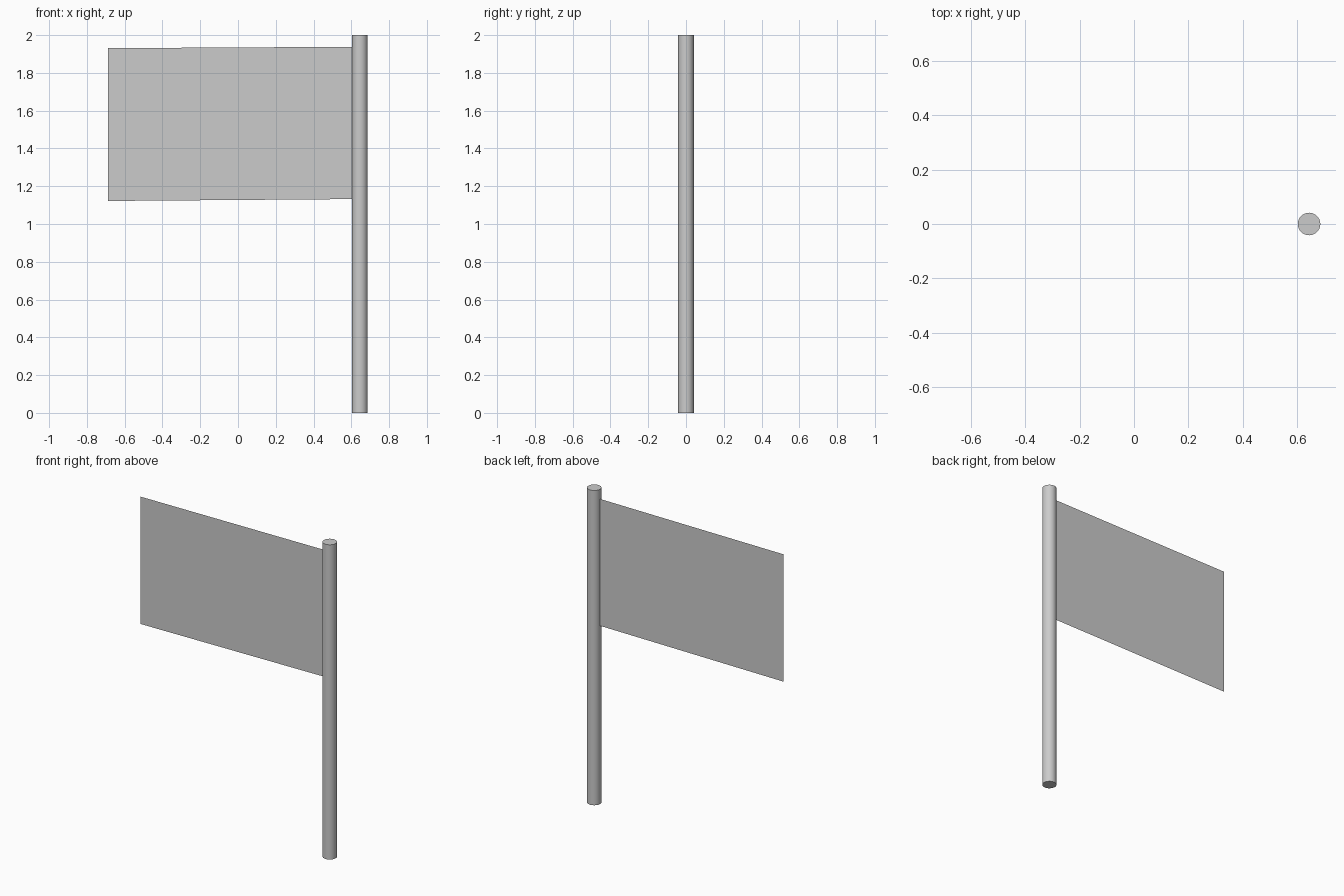
import bpy

if "Cube" in bpy.data.objects:
    bpy.data.objects.remove(bpy.data.objects["Cube"])

POLE_X, POLE_R, HEIGHT = 0.645, 0.0415, 2.0

# Round upright pole
bpy.ops.mesh.primitive_cylinder_add(vertices=32, radius=POLE_R, depth=HEIGHT,
                                    location=(POLE_X, 0, HEIGHT / 2))
pole = bpy.context.object
pole.name = "pole"
bpy.ops.object.shade_smooth_by_angle()

# Flat single-sheet flag, drooping very slightly towards the free edge
inner = POLE_X - POLE_R * 0.8
corners = [(-0.687, 0, 1.122), (inner, 0, 1.132), (inner, 0, 1.938), (-0.687, 0, 1.931)]
mesh = bpy.data.meshes.new("flag")
mesh.from_pydata(corners, [], [(0, 1, 2, 3)])
flag = bpy.data.objects.new("flag", mesh)
bpy.context.collection.objects.link(flag)
